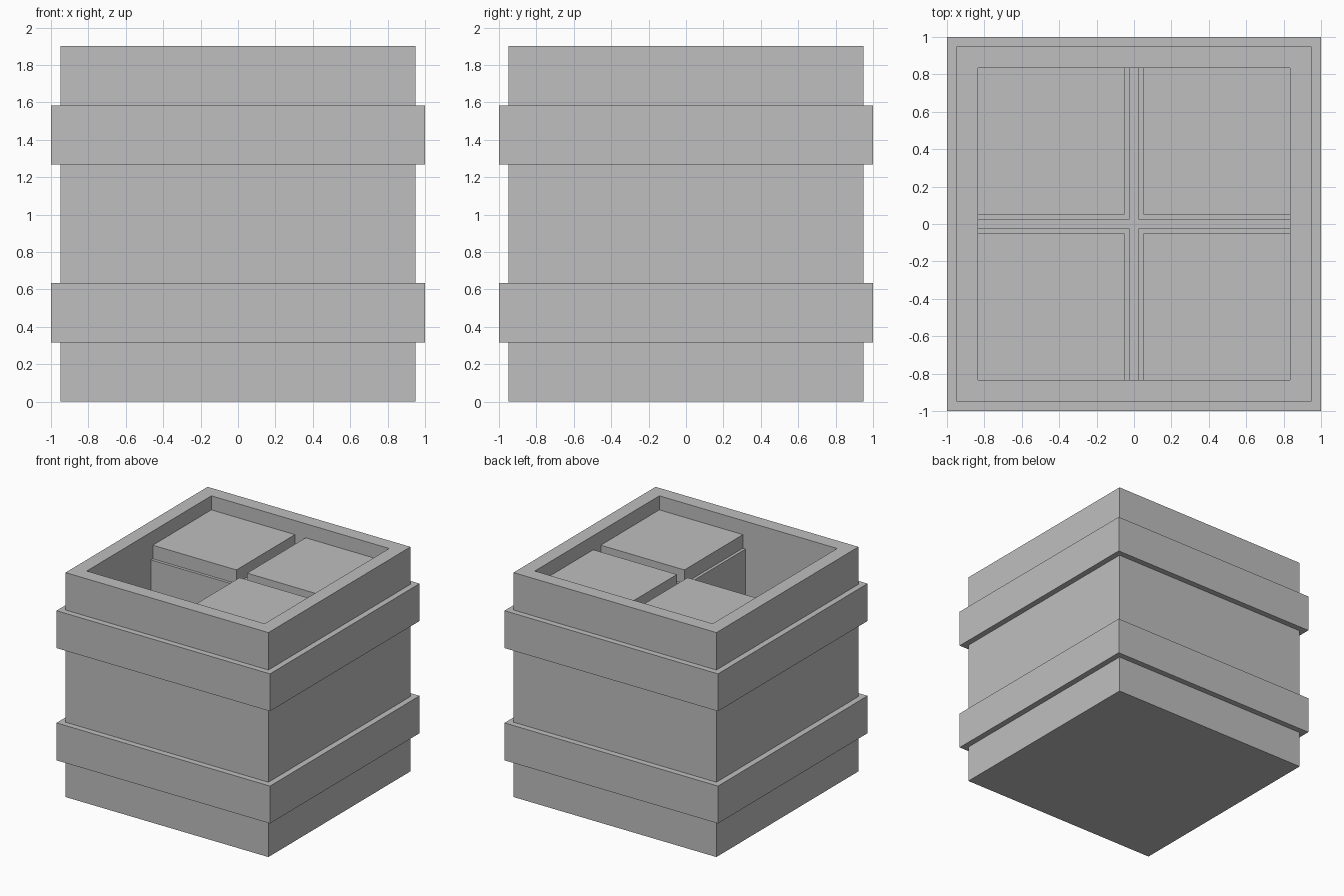
import bpy
import bmesh

if "Cube" in bpy.data.objects:
    bpy.data.objects.remove(bpy.data.objects["Cube"], do_unlink=True)

grey = bpy.data.materials.new("light_grey")
grey.use_nodes = True
colour = (0.52, 0.52, 0.52, 1)
grey.diffuse_color = colour
grey.node_tree.nodes["Principled BSDF"].inputs["Base Color"].default_value = colour

HEIGHT = 1.9
OUTER = 0.95
INNER = 0.833
FLOOR = 0.119
BAND = HEIGHT / 6


def square_sweep(name, profile, centre=(0, 0), closed=False):
    """Sweep (half width, height) points round a square; cap the ends or close the loop."""
    bm = bmesh.new()
    corners = [(-1, -1), (1, -1), (1, 1), (-1, 1)]
    rings = [[bm.verts.new((centre[0] + r * x, centre[1] + r * y, z)) for x, y in corners]
             for r, z in profile]
    pairs = list(zip(rings, rings[1:]))
    if closed:
        pairs.append((rings[-1], rings[0]))
    else:
        bm.faces.new(rings[0])
        bm.faces.new(rings[-1])
    for a, b in pairs:
        for i in range(4):
            j = (i + 1) % 4
            bm.faces.new((a[i], a[j], b[j], b[i]))
    bmesh.ops.recalc_face_normals(bm, faces=bm.faces)
    return finish(name, bm)


def box(name, low, high):
    """Axis-aligned box between two opposite corners."""
    bm = bmesh.new()
    bmesh.ops.create_cube(bm, size=1)
    for v in bm.verts:
        v.co = [(a + b) / 2 + c * abs(b - a) for a, b, c in zip(low, high, v.co)]
    return finish(name, bm)


def finish(name, bm):
    mesh = bpy.data.meshes.new(name)
    bm.to_mesh(mesh)
    bm.free()
    mesh.materials.append(grey)
    obj = bpy.data.objects.new(name, mesh)
    bpy.context.collection.objects.link(obj)
    return obj


# Open crate with thick walls and a floor
square_sweep("crate_shell", [(OUTER, 0), (OUTER, HEIGHT), (INNER, HEIGHT), (INNER, FLOOR)])

# Two raised bands round the outside
for name, z in (("lower_band", BAND), ("upper_band", 4 * BAND)):
    square_sweep(name, [(OUTER, z), (1, z), (1, z + BAND), (OUTER, z + BAND)], closed=True)

# Stacked boxes with inset lids, two per compartment; one compartment lacks its top box
BOX = 0.831
LID = 0.115
for sx, side in ((-1, "right"), (1, "left")):
    for sy, end in ((-1, "front"), (1, "back")):
        layers = 1 if (sx, sy) == (-1, -1) else 2
        for layer in range(layers):
            base = FLOOR + layer * BOX
            top = base + BOX
            label = f"{end}_{side}_{layer + 1}"
            far = (sx * INNER, sy * INNER)
            box("box_" + label, (sx * 0.025, sy * 0.025, base), (*far, top - LID))
            box("lid_" + label, (sx * 0.05, sy * 0.05, top - LID), (*far, top))
